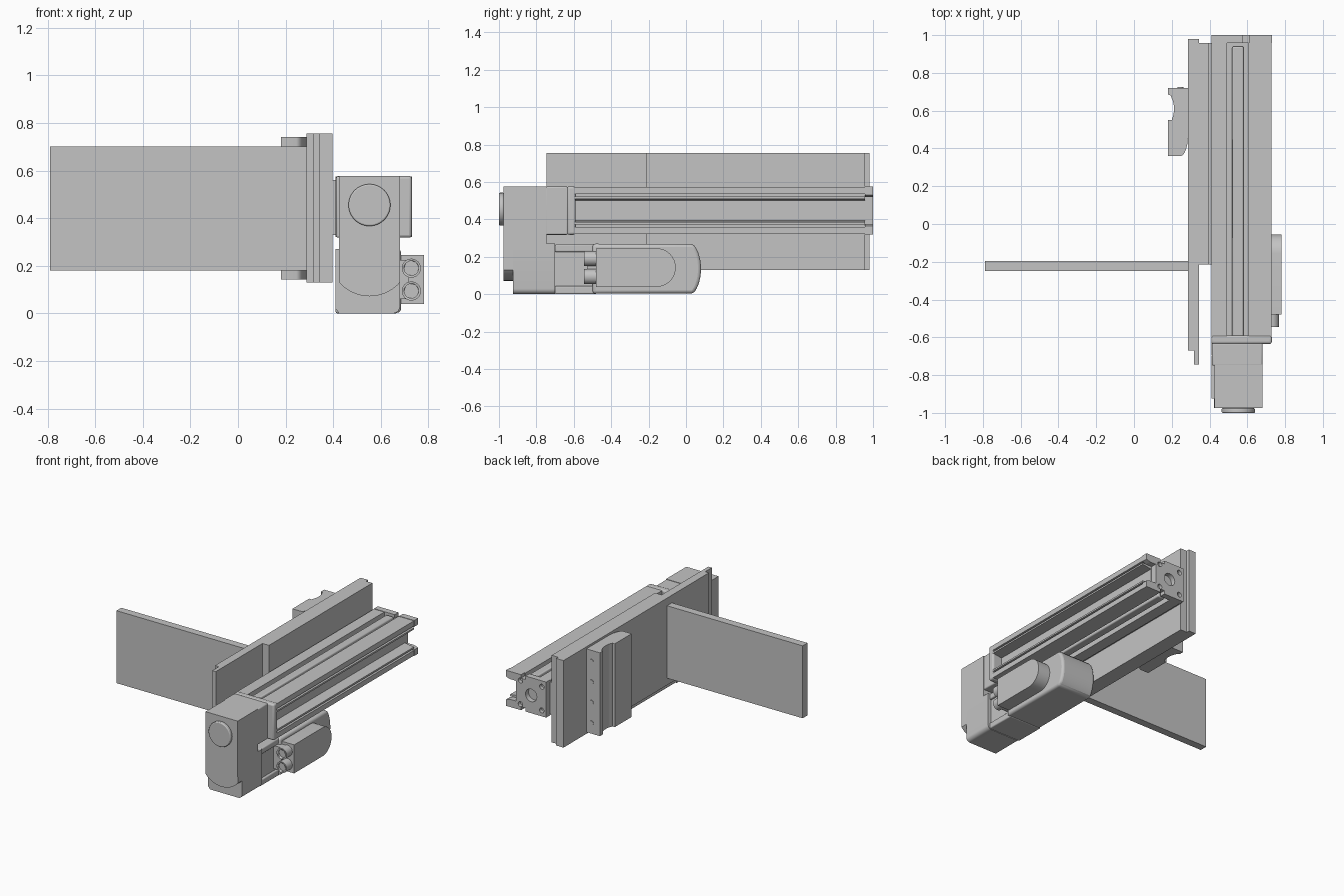
import bpy, bmesh, math

if "Cube" in bpy.data.objects:
    bpy.data.objects.remove(bpy.data.objects["Cube"], do_unlink=True)

GREY = (0.55, 0.55, 0.55, 1)
mat = bpy.data.materials.new("machine_grey")
mat.use_nodes = True
mat.diffuse_color = GREY
mat.node_tree.nodes["Principled BSDF"].inputs["Base Color"].default_value = GREY


def prism(name, pts, axis, lo, hi, bevel=0, smooth=False):
    """Extrude a 2D outline along one axis."""
    place = {"x": lambda a, b, t: (t, a, b),
             "y": lambda a, b, t: (a, t, b),
             "z": lambda a, b, t: (a, b, t)}[axis]
    bm = bmesh.new()
    ends = [[bm.verts.new(place(a, b, t)) for a, b in pts] for t in (lo, hi)]
    n = len(pts)
    bm.faces.new(ends[0])
    bm.faces.new(ends[1][::-1])
    for i in range(n):
        j = (i + 1) % n
        bm.faces.new((ends[0][i], ends[0][j], ends[1][j], ends[1][i]))
    bmesh.ops.recalc_face_normals(bm, faces=bm.faces)
    me = bpy.data.meshes.new(name)
    bm.to_mesh(me)
    bm.free()
    ob = bpy.data.objects.new(name, me)
    bpy.context.collection.objects.link(ob)
    me.materials.append(mat)
    if bevel:
        mod = ob.modifiers.new("bevel", "BEVEL")
        mod.width, mod.segments = bevel, 3
        mod.limit_method, mod.angle_limit = "ANGLE", math.radians(40)
    if smooth or bevel:
        bpy.ops.object.select_all(action="DESELECT")
        ob.select_set(True)
        bpy.context.view_layer.objects.active = ob
        bpy.ops.object.shade_smooth_by_angle(angle=math.radians(35))
    return ob


def box(name, x, y, z, bevel=0):
    return prism(name, [(x[0], z[0]), (x[1], z[0]), (x[1], z[1]), (x[0], z[1])],
                 "y", y[0], y[1], bevel)


def arc(cx, cy, r, a0, a1, n=16, ry=None):
    angles = [math.radians(a0 + (a1 - a0) * i / n) for i in range(n + 1)]
    return [(cx + r * math.cos(a), cy + (ry or r) * math.sin(a)) for a in angles]


def rod(name, x, z, r, y0, y1, n=32, bevel=0):
    return prism(name, arc(x, z, r, 0, 360, n)[:-1], "y", y0, y1, bevel, True)


def cut(ob, cutter):
    mod = ob.modifiers.new("cut", "BOOLEAN")
    mod.operation, mod.solver, mod.object = "DIFFERENCE", "EXACT", cutter
    cutter.hide_render = True
    cutter.hide_set(True)
    bpy.ops.object.select_all(action="DESELECT")
    ob.select_set(True)
    bpy.context.view_layer.objects.active = ob
    bpy.ops.object.modifier_apply(modifier=mod.name)
    bpy.data.objects.remove(cutter, do_unlink=True)


# Side panel and layered mounting plate
Z = (0.13, 0.755)
box("side_panel", (-0.79, 0.287), (-0.25, -0.195), (0.18, 0.70))
box("plate_outer_layer", (0.287, 0.317), (-0.67, 0.98), Z)
box("plate_middle_layer", (0.317, 0.345), (-0.745, 0.96), Z)
box("plate_end_strip", (0.317, 0.345), (0.96, 0.98), Z)
box("plate_inner_layer", (0.345, 0.397), (-0.215, 0.957), Z)
box("slide_carriage", (0.397, 0.415), (-0.215, 0.957), (0.33, 0.56))

# Guide clamp on the outer side of the plate
clamp = ([(0.18, 0.72), (0.287, 0.72), (0.287, 0.47)]
         + arc(0.245, 0.46, 0.04, 0, -90, 8, 0.10)
         + [(0.18, 0.36), (0.18, 0.55), (0.20, 0.55)]
         + arc(0.19, 0.61, 0.022, -60, 60, 8, 0.06)
         + [(0.195, 0.68), (0.18, 0.685)])
prism("guide_clamp", clamp, "z", 0.142, 0.74, smooth=True)
for i in range(4):
    rod("clamp_screw", 0.245, 0.22 + 0.147 * i, 0.016, 0.71, 0.724, 16)

# Extruded rail: the upper half outline is mirrored for the lower half
MID = 0.4475


def mirrored(upper):
    return upper + [(x, 2 * MID - z) for x, z in reversed(upper)]


rail = mirrored([(0.425, 0.50), (0.41, 0.515), (0.41, 0.572), (0.492, 0.572),
                 (0.492, 0.535), (0.605, 0.535), (0.605, 0.572), (0.728, 0.572),
                 (0.728, 0.535), (0.70, 0.535), (0.70, 0.522), (0.728, 0.522),
                 (0.728, 0.51), (0.655, 0.50)])
prism("rail_extrusion", rail, "y", -0.60, 0.957)
for z in ((0.525, 0.568), (0.327, 0.37)):
    box("cover_strip", (0.52, 0.58), (-0.60, 0.94), z, 0.008)

# Rail end cap with ears, bore and screw holes
cap_outline = mirrored([(0.41, 0.575), (0.575, 0.575), (0.575, 0.55), (0.61, 0.55),
                        (0.61, 0.575), (0.73, 0.575), (0.73, 0.53), (0.70, 0.52),
                        (0.65, 0.52)])
end_cap = prism("rail_end_cap", cap_outline, "y", 0.957, 1.0)
cut(end_cap, rod("bore_cutter", 0.53, MID, 0.045, 0.965, 1.05))
for sx in (-1, 1):
    for sz in (-1, 1):
        cut(end_cap, rod("screw_cutter", 0.53 + 0.085 * sx, MID + 0.085 * sz,
                         0.018, 0.975, 1.05, 16))
box("rail_front_cap", (0.41, 0.73), (-0.635, -0.59), (0.318, 0.577), 0.012)

# Drive housing with a rounded front cover
box("housing_neck", (0.412, 0.68), (-0.75, -0.63), (0.318, 0.575), 0.008)
box("housing_body", (0.425, 0.68), (-0.925, -0.745), (0.26, 0.577))
foot = [(0.41, 0.27), (0.41, 0.02), (0.425, 0.0)] + arc(0.65, 0.03, 0.03, -90, 0, 6) + [(0.68, 0.27)]
prism("housing_foot", foot, "y", -0.925, -0.70, smooth=True)
cover = [(0.68, 0.577), (0.425, 0.577)] + arc(0.5525, 0.242, 0.17, 221, 319, 20)
prism("housing_front_cover", cover, "y", -0.975, -0.925, smooth=True)
rod("round_cover", 0.552, 0.455, 0.088, -1.0, -0.975, 48, 0.006)

# Motor with ribs at the neck and a domed rear end
box("motor_neck", (0.42, 0.655), (-0.70, -0.48), (0.02, 0.23))
for z in ((0.0, 0.045), (0.225, 0.268)):
    box("motor_rib", (0.41, 0.67), (-0.70, -0.48), z, 0.008)
motor = [(-0.50, 0.27), (-0.50, 0.003)] + arc(0.0, 0.136, 0.08, -62, 62, 14, 0.15)
prism("motor_body", motor, "x", 0.41, 0.685, 0.018)

# Terminal box with rounded end and two cable sockets
terminal = [(-0.48, 0.245), (-0.48, 0.04)] + arc(-0.155, 0.1425, 0.10, -90, 90, 16, 0.1025)
prism("terminal_box", terminal, "x", 0.68, 0.782, smooth=True)
for z in (0.19, 0.094):
    socket = rod("cable_socket", 0.728, z, 0.04, -0.545, -0.47)
    cut(socket, rod("socket_cutter", 0.728, z, 0.03, -0.60, -0.53))
box("socket_mount", (0.655, 0.715), (-0.53, -0.48), (0.06, 0.225))
